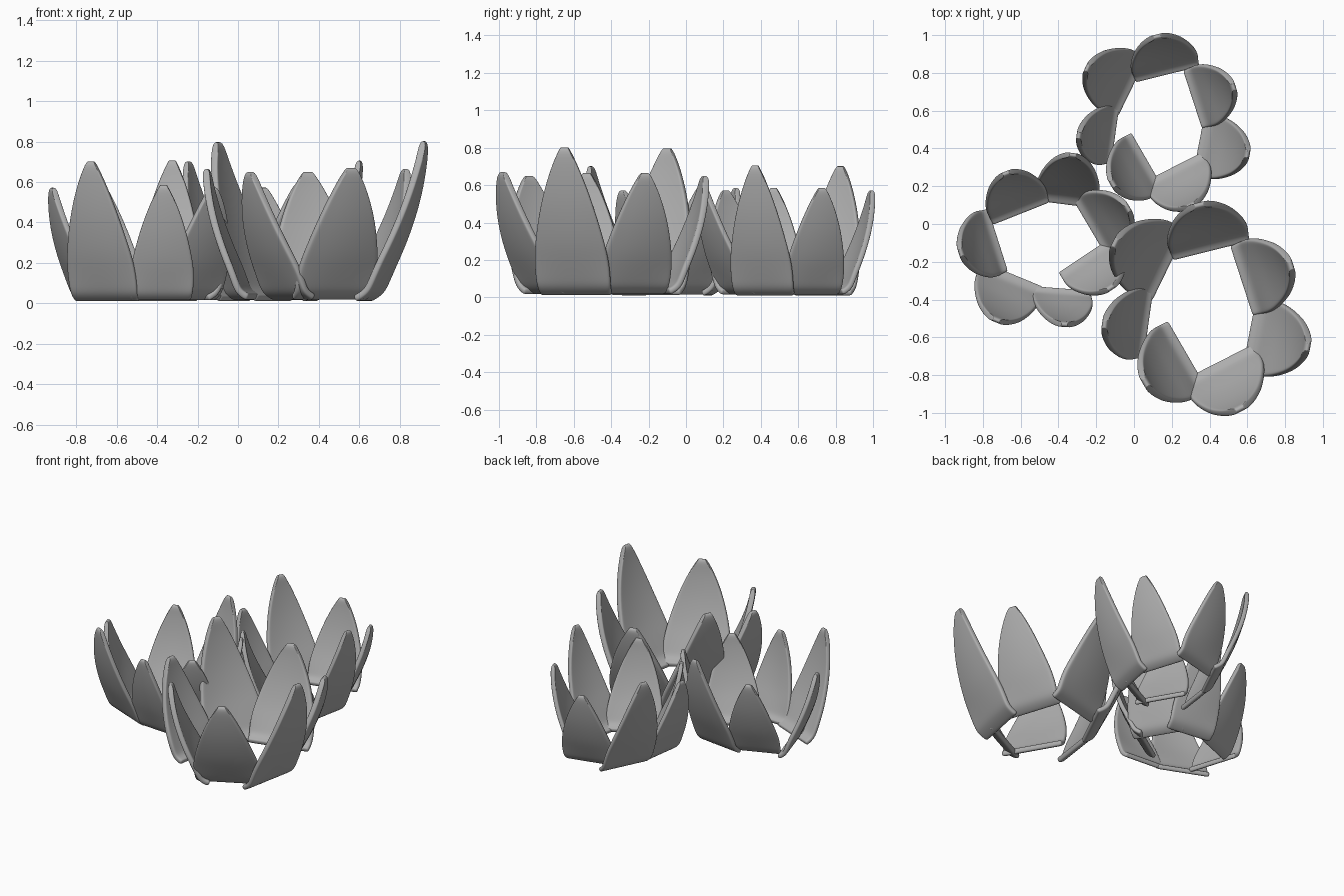
import bpy
import math
from mathutils import Vector, Matrix

cube = bpy.data.objects.get("Cube")
if cube:
    bpy.data.objects.remove(cube, do_unlink=True)

# One plain grey for everything
grey = bpy.data.materials.new("warm_stone_grey")
grey.use_nodes = True
colour = (0.42, 0.42, 0.42, 1)
grey.diffuse_color = colour
grey.node_tree.nodes["Principled BSDF"].inputs["Base Color"].default_value = colour

# Petal side profile: outward lean, rise, half-width (all as fractions)
PROFILE = [(0.0, -0.05, 0.97), (0.07, -0.04, 0.98), (0.21, 0.0, 1.0),
           (0.3, 0.07, 1.02), (0.46, 0.2, 1.01), (0.62, 0.34, 0.93),
           (0.81, 0.57, 0.74), (0.92, 0.77, 0.51), (0.98, 0.92, 0.29),
           (1.0, 1.02, 0.1)]
COLUMNS = [-1, -0.88, -0.45, 0, 0.45, 0.88, 1]
HEEL = 0.06

# Petals of one flower: base x, y, facing angle, half-width, tip x, y, z
PETALS = {
    "back_left": (0.186, -0.22, 154, 0.215, -0.1, -0.1, 0.785),
    "back": (0.41, -0.14, 104, 0.215, 0.345, 0.1, 0.64),
    "back_right": (0.57, -0.3, 18, 0.2, 0.83, -0.22, 0.655),
    "right": (0.61, -0.585, -11, 0.2, 0.92, -0.65, 0.79),
    "front_right": (0.45, -0.73, -63, 0.215, 0.56, -0.98, 0.66),
    "front_left": (0.28, -0.69, 210, 0.21, 0.06, -0.84, 0.64),
    "left": (0.075, -0.525, 172, 0.19, -0.155, -0.53, 0.655),
}
CENTRE = Vector((0.378, -0.436, 0))


def petal_mesh(name, bx, by, angle, half, tx, ty, tz):
    """Sheet lofted from a straight base up to a rounded tip."""
    a = math.radians(angle)
    out = Vector((math.cos(a), math.sin(a), 0))
    side = Vector((-out.y, out.x, 0))
    base = Vector((bx, by, 0)) - CENTRE
    tip = Vector((tx, ty, 0)) - CENTRE
    verts, faces = [], []
    n = len(COLUMNS)
    for lean, rise, width in PROFILE:
        mid = base.lerp(tip, lean)
        mid.z = HEEL + rise * (tz - HEEL)
        cup = 0.02 * max(0, min(1, rise * 4))
        for c in COLUMNS:
            verts.append(mid + side * c * half * width - out * cup * (c * width) ** 2)
    for r in range(len(PROFILE) - 1):
        for c in range(n - 1):
            i = r * n + c
            faces.append((i, i + 1, i + n + 1, i + n))
    mesh = bpy.data.meshes.new(name)
    mesh.from_pydata(verts, [], faces)
    mesh.materials.append(grey)
    mesh.shade_smooth()
    return mesh


meshes = {k: petal_mesh(k + "_petal", *v) for k, v in PETALS.items()}

# Flowers: name, x, y, turn, plan scale, height scale
FLOWERS = [("large_flower", CENTRE.x, CENTRE.y, 0, 1, 1),
           ("back_flower", 0.151, 0.547, 0, 0.831, 0.88),
           ("left_flower", -0.474, -0.096, 93.6, 0.831, 0.88)]

for flower, x, y, turn, plan, tall in FLOWERS:
    place = (Matrix.Translation((x, y, 0))
             @ Matrix.Rotation(math.radians(turn), 4, 'Z')
             @ Matrix.Diagonal((plan, plan, tall, 1)))
    for key, mesh in meshes.items():
        petal = bpy.data.objects.new(f"{flower}_{key}_petal", mesh)
        bpy.context.collection.objects.link(petal)
        petal.matrix_world = place
        # Thickness, then rounded rims
        solid = petal.modifiers.new("thickness", 'SOLIDIFY')
        solid.thickness = 0.036
        solid.offset = 0
        soft = petal.modifiers.new("rounding", 'SUBSURF')
        soft.levels = 2
        soft.render_levels = 2
